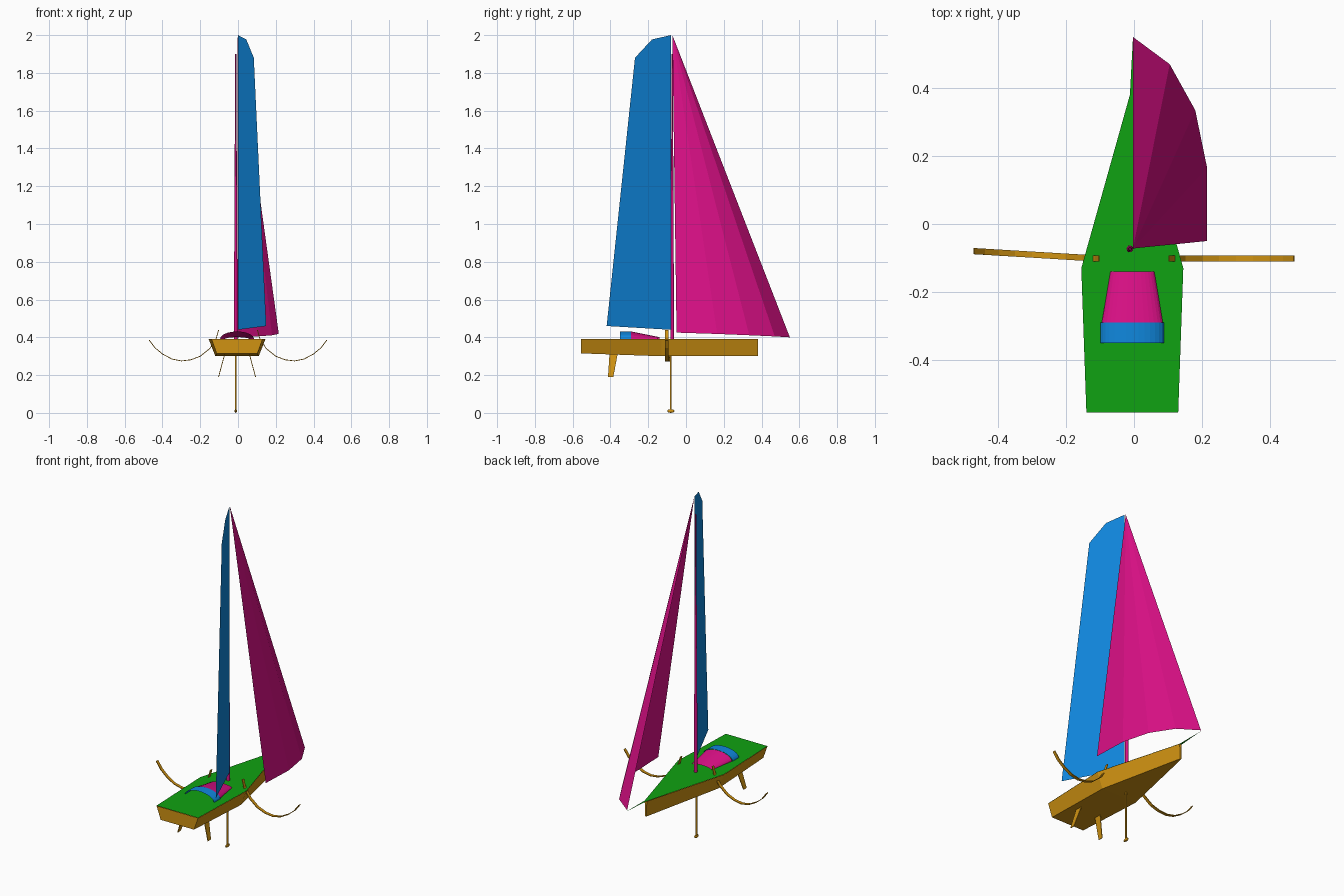
import bpy, math

if "Cube" in bpy.data.objects:
    bpy.data.objects.remove(bpy.data.objects["Cube"])

CX = -0.005   # hull centreline


def material(name, rgb):
    m = bpy.data.materials.new(name)
    m.diffuse_color = (*rgb, 1)
    m.use_nodes = True
    m.node_tree.nodes["Principled BSDF"].inputs["Base Color"].default_value = m.diffuse_color
    return m


GOLD = material("gold", (0.63, 0.29, 0.006))
GREEN = material("green", (0.005, 0.36, 0.006))
BLUE = material("blue", (0.005, 0.245, 0.73))
PINK = material("pink", (0.71, 0.005, 0.24))


def mesh(name, verts, faces, mat, thickness=0):
    me = bpy.data.meshes.new(name)
    me.from_pydata(verts, [], faces)
    me.materials.append(mat)
    ob = bpy.data.objects.new(name, me)
    bpy.context.collection.objects.link(ob)
    if thickness:
        mod = ob.modifiers.new("thickness", 'SOLIDIFY')
        mod.thickness = thickness
        mod.offset = 0
    return ob


def loft(name, rings, mat, thickness=0, closed=False, caps=False):
    """Skin a list of equally long point rows."""
    n = len(rings[0])
    verts = [p for r in rings for p in r]
    faces = []
    for i in range(len(rings) - 1):
        for j in range(n if closed else n - 1):
            k = (j + 1) % n
            faces.append((i * n + j, i * n + k, (i + 1) * n + k, (i + 1) * n + j))
    if caps:
        faces.append(tuple(range(n))[::-1])
        faces.append(tuple(range(len(verts) - n, len(verts))))
    return mesh(name, verts, faces, mat, thickness)


# Hull: stations of (y, deck half width, bottom half width, bottom z)
stations = [(-0.555, 0.135, 0.108, 0.315),
            (-0.13, 0.15, 0.115, 0.30),
            (0.38, 0.007, 0.004, 0.30)]
rings = [[(CX - t, y, 0.39), (CX - b, y, z), (CX + b, y, z), (CX + t, y, 0.39)]
         for y, t, b, z in stations]
hull = loft("hull", rings, GOLD, caps=True)

# Deck with pointed bowsprit
side = [(t, y) for y, t, b, z in stations]
outline = ([(CX + t, y, 0.391) for t, y in side] + [(-0.003, 0.55, 0.395)]
           + [(CX - t, y, 0.391) for t, y in reversed(side)])
mesh("deck", outline, [(0, 1, 5, 6), (1, 2, 4, 5), (2, 3, 4)], GREEN)

# Tapered mast
bpy.ops.mesh.primitive_cone_add(vertices=12, radius1=0.010, radius2=0.003,
                                depth=1.51, location=(-0.012, -0.073, 1.145))
mast = bpy.context.object
mast.name = "mast"
mast.data.materials.append(PINK)

# Mainsail: flat sheet swung out to starboard
profile = [(-0.08, 0.44), (-0.42, 0.46), (-0.27, 1.88), (-0.18, 1.977), (-0.08, 2.0)]
mesh("mainsail", [(0.44 * (-0.08 - y), y, z) for y, z in profile],
     [(0, 1, 2, 3, 4)], BLUE)

# Headsail: fan of facets from the masthead to a curved foot
foot = [(-0.003, 0.55, 0.40), (0.105, 0.47, 0.405), (0.18, 0.335, 0.411),
        (0.215, 0.165, 0.418), (0.215, -0.05, 0.425)]
mesh("headsail", [(-0.003, -0.072, 2.0)] + foot,
     [(0, i + 1, i) for i in range(1, 5)], PINK)


# Companionway hood: low arched shell
def arch(y, half, height, n=16):
    return [(CX - half * math.cos(math.pi * i / n), y,
             0.39 + height * math.sin(math.pi * i / n)) for i in range(n + 1)]


loft("cabin_roof", [arch(-0.29, 0.09, 0.041), arch(-0.14, 0.065, 0.011)], PINK)
loft("cabin_hood", [arch(-0.35, 0.094, 0.042), arch(-0.29, 0.094, 0.042)], BLUE)

# Curved side foils passing through the deck
curve = [(0.103, 0.438), (0.115, 0.395), (0.15, 0.34), (0.2, 0.30), (0.25, 0.281),
         (0.30, 0.275), (0.35, 0.285), (0.40, 0.312), (0.44, 0.345), (0.47, 0.385)]
for name, s, rake in (("right_foil", 1, 0.0), ("left_foil", -1, 0.06)):
    rows = []
    for x, z in curve:
        y = -0.102 + rake * (x - 0.1)
        rows.append([(s * x, y - 0.009, z), (s * x, y + 0.009, z)])
    loft(name, rows, GOLD, 0.004)

# Twin splayed rudders
for name, s in (("right_rudder", 1), ("left_rudder", -1)):
    mesh(name, [(CX + s * 0.065, -0.405, 0.312), (CX + s * 0.065, -0.362, 0.312),
                (CX + s * 0.098, -0.385, 0.19), (CX + s * 0.098, -0.413, 0.19)],
         [(0, 1, 2, 3)], GOLD, 0.004)

# Slim keel strut and its small bulb
bpy.ops.mesh.primitive_cube_add(size=1, location=(-0.012, -0.08, 0.155))
keel = bpy.context.object
keel.name = "keel_strut"
keel.scale = (0.009, 0.007, 0.30)
keel.data.materials.append(GOLD)
bpy.ops.mesh.primitive_uv_sphere_add(segments=8, ring_count=4, radius=1,
                                     location=(-0.012, -0.08, 0.01))
bulb = bpy.context.object
bulb.name = "keel_bulb"
bulb.scale = (0.007, 0.02, 0.01)
bulb.data.materials.append(GOLD)
